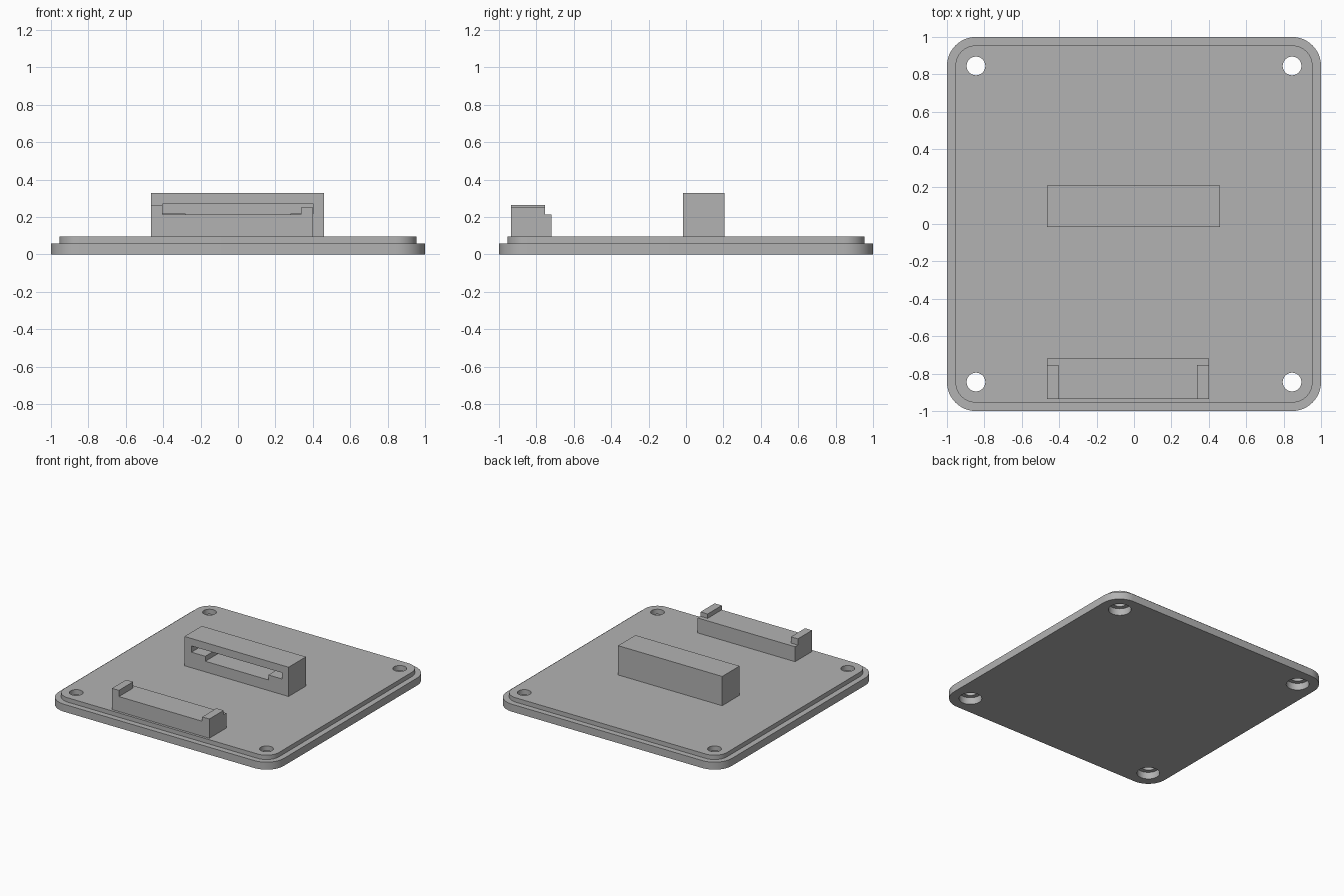
import bpy, bmesh, math

cube = bpy.data.objects.get("Cube")
if cube:
    bpy.data.objects.remove(cube, do_unlink=True)

grey = bpy.data.materials.new("plain grey")
grey.use_nodes = True
COLOUR = (0.45, 0.45, 0.45, 1)
grey.diffuse_color = COLOUR
grey.node_tree.nodes["Principled BSDF"].inputs["Base Color"].default_value = COLOUR


def finish(name, bm):
    bmesh.ops.recalc_face_normals(bm, faces=bm.faces)
    mesh = bpy.data.meshes.new(name)
    bm.to_mesh(mesh)
    bm.free()
    mesh.materials.append(grey)
    obj = bpy.data.objects.new(name, mesh)
    bpy.context.collection.objects.link(obj)
    return obj


def loft(name, rings):
    """Skin a stack of matching point rings and cap both ends."""
    bm = bmesh.new()
    loops = [[bm.verts.new(p) for p in ring] for ring in rings]
    n = len(loops[0])
    for a, b in zip(loops, loops[1:]):
        for i in range(n):
            j = (i + 1) % n
            bm.faces.new((a[i], a[j], b[j], b[i]))
    bm.faces.new(loops[0])
    bm.faces.new(loops[-1])
    return finish(name, bm)


def rounded_square(half, radius, z, steps=12):
    ring = []
    for k in range(4):
        mid = math.radians(45 + 90 * k)
        cx = math.copysign(half - radius, math.cos(mid))
        cy = math.copysign(half - radius, math.sin(mid))
        for s in range(steps + 1):
            a = math.radians(90 * (k + s / steps))
            ring.append((cx + radius * math.cos(a), cy + radius * math.sin(a), z))
    return ring


def circle(x, y, radius, z, n=48):
    return [(x + radius * math.cos(math.tau * i / n),
             y + radius * math.sin(math.tau * i / n), z) for i in range(n)]


def extrude_front(name, profile, y0, y1):
    """Extrude an x-z profile along y."""
    return loft(name, [[(x, y, z) for x, z in profile] for y in (y0, y1)])


def box(name, x0, x1, y0, y1, z0, z1):
    return extrude_front(name, [(x0, z0), (x1, z0), (x1, z1), (x0, z1)], y0, y1)


def boolean(target, tool, operation="DIFFERENCE"):
    tool.hide_render = True
    mod = target.modifiers.new("boolean", "BOOLEAN")
    mod.operation = operation
    mod.solver = "EXACT"
    mod.object = tool
    bpy.context.view_layer.objects.active = target
    bpy.ops.object.modifier_apply(modifier=mod.name)
    bpy.data.objects.remove(tool, do_unlink=True)


# Stepped base plate with rounded corners
RIM, TOP = 0.06, 0.095
base = loft("base_plate", [
    rounded_square(1.0, 0.155, 0), rounded_square(1.0, 0.155, RIM),
    rounded_square(0.955, 0.11, RIM), rounded_square(0.955, 0.11, TOP)])

# Corner screw holes, counterbored from below
HOLE = 0.845
for sx in (-1, 1):
    for sy in (-1, 1):
        x, y = sx * HOLE, sy * HOLE
        boolean(base, loft("screw_cutter", [
            circle(x, y, 0.083, -0.05), circle(x, y, 0.083, 0.055),
            circle(x, y, 0.05, 0.055), circle(x, y, 0.05, 0.2)]))

# Rear holder block with a T-shaped blind slot in its front
rear = box("rear_holder", -0.465, 0.46, -0.015, 0.205, TOP, 0.33)
WIDE, NARROW = 0.403, 0.28
slot = [(-NARROW, 0.18), (NARROW, 0.18), (NARROW, 0.22), (WIDE, 0.22),
        (WIDE, 0.27), (-WIDE, 0.27), (-WIDE, 0.22), (-NARROW, 0.22)]
boolean(rear, extrude_front("slot_cutter", slot, -0.1, 0.17))

# Front rest: full-depth bar with two ears that stop short of the back
front = box("front_rest", -0.465, 0.40, -0.935, -0.72, TOP, 0.215)
box("right_ear", -0.465, -0.403, -0.935, -0.755, 0.215, 0.265)
box("left_ear", 0.337, 0.40, -0.935, -0.755, 0.215, 0.25)

# Smooth the round corners and holes, keep the hard edges
bpy.ops.object.select_all(action="DESELECT")
base.select_set(True)
bpy.context.view_layer.objects.active = base
bpy.ops.object.shade_smooth_by_angle(angle=math.radians(30))
